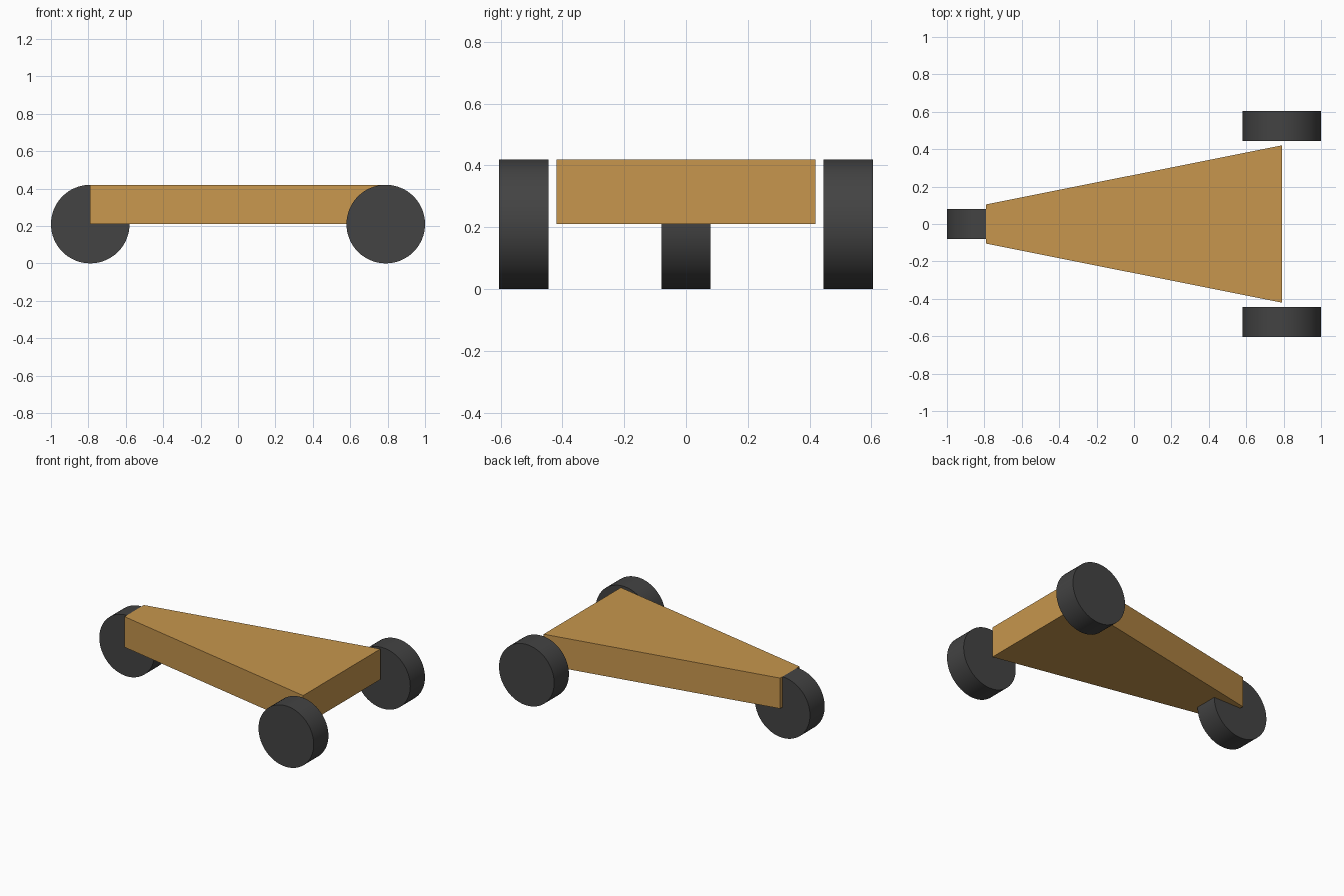
import bpy, bmesh, math

cube = bpy.data.objects.get("Cube")
if cube:
    bpy.data.objects.remove(cube, do_unlink=True)


def material(name, color):
    mat = bpy.data.materials.new(name)
    mat.use_nodes = True
    mat.diffuse_color = color
    mat.node_tree.nodes["Principled BSDF"].inputs["Base Color"].default_value = color
    return mat


wood = material("warm wood", (0.57, 0.305, 0.074, 1))
rubber = material("dark rubber", (0.056, 0.056, 0.056, 1))

RADIUS, WIDTH, AXLE_X = 0.21, 0.16, 0.79


# Wheels: one at the narrow end, a pair at the wide end
def wheel(name, x, y):
    bpy.ops.mesh.primitive_cylinder_add(
        vertices=64, radius=RADIUS, depth=WIDTH,
        location=(x, y, RADIUS), rotation=(math.pi / 2, 0, 0))
    obj = bpy.context.object
    obj.name = name
    obj.data.materials.append(rubber)
    bpy.ops.object.shade_smooth_by_angle(angle=math.radians(30))


wheel("nose_wheel", -AXLE_X, 0)
for side, sign in (("near", -1), ("far", 1)):
    wheel(side + "_tail_wheel", AXLE_X, sign * 0.525)

# Tapered wedge body: a trapezoid outline extruded upwards
outline = [(-AXLE_X, -0.105), (AXLE_X, -0.42), (AXLE_X, 0.42), (-AXLE_X, 0.105)]
bm = bmesh.new()
base = bm.faces.new([bm.verts.new((x, y, RADIUS)) for x, y in outline])
top = bmesh.ops.extrude_face_region(bm, geom=[base], use_keep_orig=True)
verts = [v for v in top["geom"] if isinstance(v, bmesh.types.BMVert)]
bmesh.ops.translate(bm, verts=verts, vec=(0, 0, RADIUS))
bmesh.ops.recalc_face_normals(bm, faces=bm.faces)
mesh = bpy.data.meshes.new("body")
bm.to_mesh(mesh)
bm.free()
mesh.materials.append(wood)
bpy.context.collection.objects.link(bpy.data.objects.new("body", mesh))
